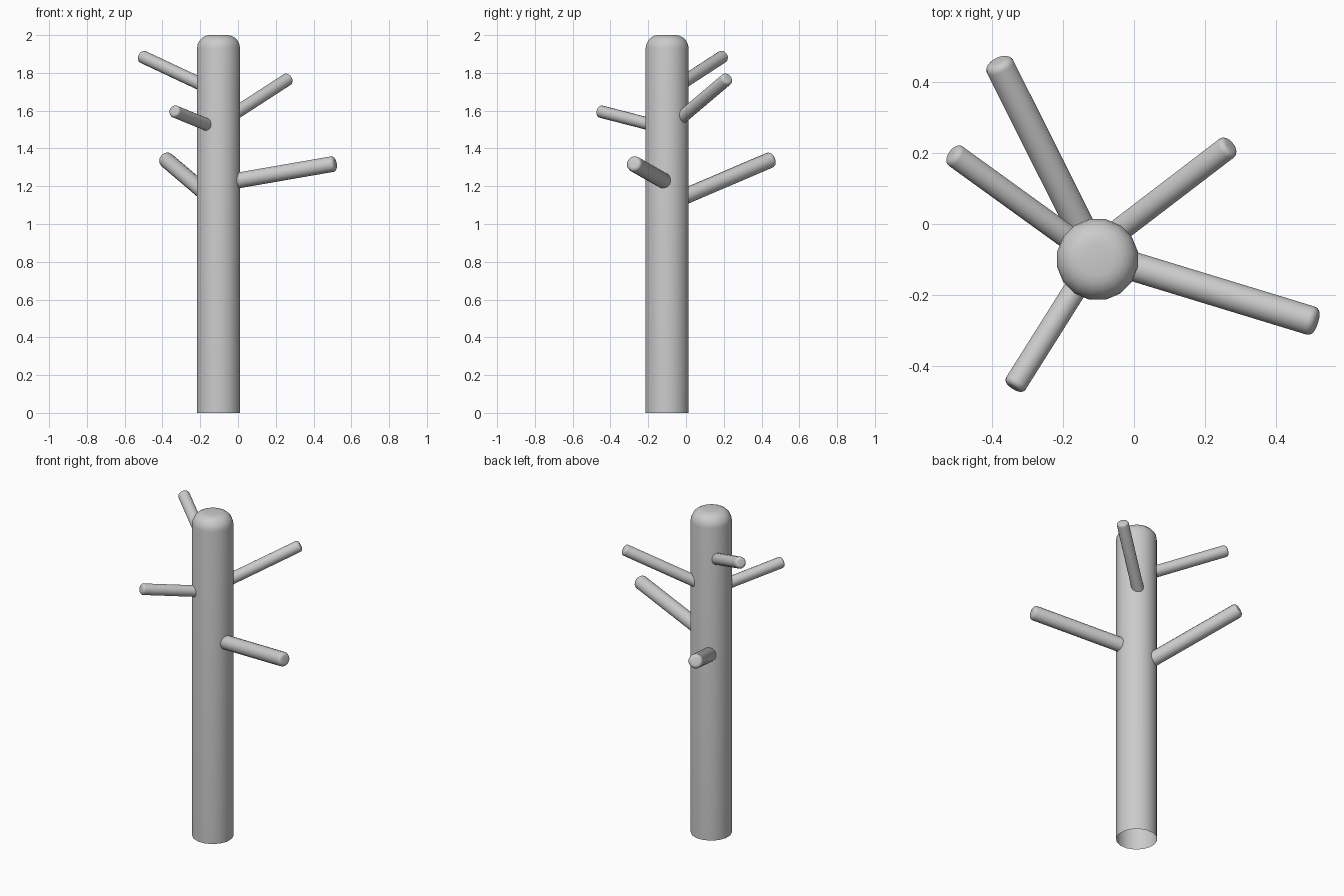
import bpy, bmesh, math
from mathutils import Vector

if "Cube" in bpy.data.objects:
    bpy.data.objects.remove(bpy.data.objects["Cube"])

SIDES = 16


def rounded_post(name, start, end, radius, bevel):
    """Tube open at the start, closed with a rounded edge at the end."""
    start, end = Vector(start), Vector(end)
    axis = end - start
    length = axis.length
    rot = axis.to_track_quat('Z', 'Y')
    # side profile: straight wall, then a quarter-round shoulder
    profile = [(radius, 0)]
    for i in range(6):
        a = math.radians(18 * i)
        profile.append((radius - bevel + bevel * math.cos(a),
                        length - bevel + bevel * math.sin(a)))
    bm = bmesh.new()
    rings = []
    for r, h in profile:
        ring = []
        for k in range(SIDES):
            t = 2 * math.pi * (k + 0.5) / SIDES
            p = Vector((r * math.cos(t), r * math.sin(t), h))
            ring.append(bm.verts.new(start + rot @ p))
        rings.append(ring)
    for low, high in zip(rings, rings[1:]):
        for k in range(SIDES):
            n = (k + 1) % SIDES
            bm.faces.new((low[k], low[n], high[n], high[k]))
    bm.faces.new(rings[-1])
    for f in bm.faces:
        f.smooth = True
    mesh = bpy.data.meshes.new(name)
    bm.to_mesh(mesh)
    bm.free()
    obj = bpy.data.objects.new(name, mesh)
    bpy.context.collection.objects.link(obj)
    return obj


# Trunk
rounded_post("trunk", (-0.103, -0.1, 0), (-0.103, -0.1, 2.0), 0.116, 0.07)

# Branches: start on the trunk axis, tip, radius
branches = {
    "branch_right": ((-0.1, -0.09, 1.213), (0.516, -0.278, 1.32), 0.042),
    "branch_back": ((-0.11, -0.09, 1.11), (-0.386, 0.46, 1.345), 0.042),
    "branch_left": ((-0.1, -0.1, 1.695), (-0.515, 0.2, 1.89), 0.034),
    "branch_back_right": ((-0.11, -0.07, 1.525), (0.272, 0.222, 1.772), 0.034),
    "branch_front_left": ((-0.113, -0.1, 1.505), (-0.341, -0.462, 1.598), 0.033),
}
for name, (start, tip, radius) in branches.items():
    rounded_post(name, start, tip, radius, radius * 0.5)
